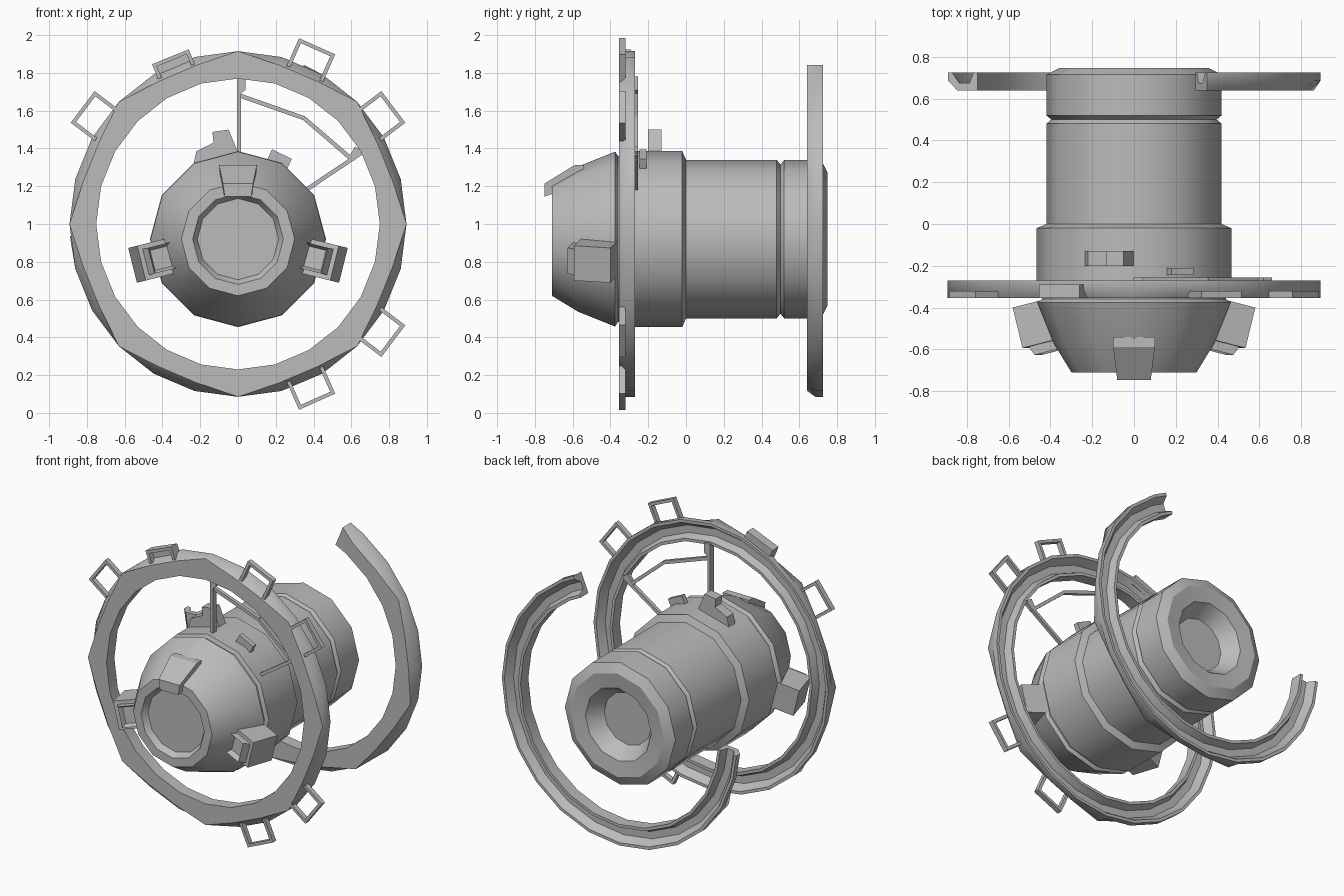
import bpy, bmesh, math
from mathutils import Vector, Matrix

cube = bpy.data.objects.get("Cube")
if cube:
    bpy.data.objects.remove(cube, do_unlink=True)

grey = bpy.data.materials.new("hull grey")
grey.use_nodes = True
grey.diffuse_color = (0.5, 0.5, 0.5, 1)
grey.node_tree.nodes["Principled BSDF"].inputs["Base Color"].default_value = (0.5, 0.5, 0.5, 1)

RING_Z, SQUASH = 1.0, 0.975
BODY_Z = 0.92


def finish(name, bm, smooth=None):
    bmesh.ops.recalc_face_normals(bm, faces=bm.faces)
    mesh = bpy.data.meshes.new(name)
    bm.to_mesh(mesh)
    bm.free()
    mesh.materials.append(grey)
    obj = bpy.data.objects.new(name, mesh)
    bpy.context.collection.objects.link(obj)
    if smooth:
        bpy.ops.object.select_all(action='DESELECT')
        obj.select_set(True)
        bpy.context.view_layer.objects.active = obj
        bpy.ops.object.shade_smooth_by_angle(angle=math.radians(smooth))
    return obj


def loft(bm, loops, closed=False):
    """Skin a list of equal loops, capping both ends unless closed."""
    rows = [[bm.verts.new(p) for p in loop] for loop in loops]
    n = len(rows[0])
    pairs = list(zip(rows, rows[1:])) + ([(rows[-1], rows[0])] if closed else [])
    for a, b in pairs:
        for i in range(n):
            j = (i + 1) % n
            bm.faces.new((a[i], a[j], b[j], b[i]))
    if not closed:
        bm.faces.new(rows[0])
        bm.faces.new(rows[-1][::-1])


def prism(bm, outline, y0, y1):
    """Extrude an outline of (x, z) points along y."""
    loft(bm, [[Vector((x, y, z)) for x, z in outline] for y in (y0, y1)])


def bar(bm, a, b, width, y0, y1):
    a, b = Vector(a), Vector(b)
    side = (b - a).orthogonal().normalized() * width / 2
    prism(bm, [a + side, b + side, b - side, a - side], y0, y1)


# Lathed body, from the front window floor to the rear port floor
profile = [(-0.67, 0.215), (-0.71, 0.24), (-0.71, 0.30), (-0.57, 0.385), (-0.375, 0.463),
           (-0.36, 0.44), (-0.34, 0.44), (-0.33, 0.466), (-0.02, 0.466), (0.0, 0.42),
           (0.48, 0.42), (0.50, 0.395), (0.52, 0.42), (0.715, 0.42), (0.748, 0.355),
           (0.735, 0.25), (0.63, 0.18)]
bm = bmesh.new()
loft(bm, [[Vector((r * math.sin(k * math.pi / 6), y, BODY_Z + r * math.cos(k * math.pi / 6)))
           for k in range(12)] for y, r in profile])
finish("body", bm, 32)


# Channel rings, open to the rear, with bevelled stretches on the outer front edge
def ring(name, y, angles, closed):
    loops = []
    for i, deg in enumerate(angles):
        a = math.radians(deg)
        cut = 0.045 if i % 3 else 0.0
        section = [(0.915, y + 0.085), (0.915, y + 0.045), (0.915 - cut, y), (0.77, y),
                   (0.77, y + 0.085), (0.79, y + 0.085), (0.81, y + 0.035),
                   (0.86, y + 0.035), (0.895, y + 0.085)]
        loops.append([Vector((r * math.sin(a) * SQUASH, yy, RING_Z + r * math.cos(a)))
                      for r, yy in section])
    bm = bmesh.new()
    loft(bm, loops, closed)
    return finish(name, bm, 32)


ring("front_ring", -0.355, [15 * i for i in range(24)], True)
ring("rear_part_ring", 0.64, [23] + [15 * i for i in range(2, 18)] + [266], False)


# Handle frames around the front ring
def handle(name, deg, top=1.03, tray=False):
    bm = bmesh.new()
    y0, y1 = -0.355, -0.32
    half, low, t = 0.105, 0.87, 0.02
    prism(bm, [(-half, low), (-half, top), (half, top), (half, low), (half - t, low),
               (half - t, top - t), (t - half, top - t), (t - half, low)], y0, y1)
    if tray:
        prism(bm, [(-half, low), (-half, top), (half, top), (half, low)], y1, y1 + 0.03)
    bm.transform(Matrix.Translation((0, 0, RING_Z)) @ Matrix.Rotation(math.radians(deg), 4, 'Y'))
    finish(name, bm)


for name, deg in (("upper_handle", 24), ("upper_side_handle", 53), ("lower_side_handle", 127),
                  ("lower_handle", 156), ("right_side_handle", -53)):
    handle(name, deg)
handle("folded_handle", -22, 0.955, True)

# Hood over the window rim
bm = bmesh.new()
loft(bm, [[Vector((-w, y, lo)), Vector((w, y, lo)), Vector((w + d, y, hi)), Vector((-w - d, y, hi))]
          for y, w, d, lo, hi in ((-0.748, 0.07, 0.01, 1.145, 1.215),
                                  (-0.59, 0.09, 0.01, 1.2, 1.312),
                                  (-0.54, 0.09, 0.01, 1.2, 1.312))])
finish("rim_hood", bm)

# Side pods: tilted box with a hollow nozzle on its front face
for side, label in ((1, "left"), (-1, "right")):
    bm = bmesh.new()
    prism(bm, [(0.375, 0.095), (0.575, 0.095), (0.575, -0.095), (0.375, -0.095)], -0.60, -0.40)
    front = min(bm.faces, key=lambda f: f.calc_center_median().y)
    bm.normal_update()
    bmesh.ops.inset_region(bm, faces=[front], thickness=0.035)
    grown = bmesh.ops.extrude_discrete_faces(bm, faces=[front])["faces"]
    bmesh.ops.translate(bm, verts=grown[0].verts, vec=(-0.02, -0.045, 0))
    bmesh.ops.inset_region(bm, faces=grown, thickness=0.022)
    bmesh.ops.translate(bm, verts=grown[0].verts, vec=(0, 0.035, 0))
    pivot = Vector((0.575, -0.40, 0))
    tilt = Matrix.Translation((0.575, -0.40, 0)) @ Matrix.Rotation(math.radians(-14), 4, 'Z') \
        @ Matrix.Translation((-0.575, 0.40, 0))
    bm.transform(Matrix.Translation((0, 0, BODY_Z)) @ Matrix.Rotation(math.radians(14), 4, 'Y') @ tilt)
    bm.transform(Matrix.Diagonal((side, 1, 1, 1)))
    finish(label + "_pod", bm)

# Fittings on top of the body
bm = bmesh.new()
prism(bm, [(-0.235, 1.32), (-0.22, 1.385), (-0.13, 1.43), (-0.135, 1.487), (-0.05, 1.5),
           (0, 1.38), (0, 1.32)], -0.20, -0.13)
finish("top_fitting", bm)
bm = bmesh.new()
prism(bm, [(0.155, 1.34), (0.18, 1.395), (0.285, 1.345), (0.26, 1.29)], -0.245, -0.21)
finish("small_fitting", bm)

# Bracing between the body and the front ring
bm = bmesh.new()
Y0, Y1 = -0.28, -0.255
prism(bm, [(-0.005, 1.36), (0.015, 1.36), (0.015, 1.69), (0.04, 1.71), (0.04, 1.78),
           (-0.005, 1.78)], -0.295, -0.255)
for a, b in (((0.01, 1.68), (0.35, 1.56)), ((0.35, 1.56), (0.60, 1.345)),
             ((0.36, 1.18), (0.65, 1.375))):
    bar(bm, (a[0], a[1]), (b[0], b[1]), 0.022, Y0, Y1)
prism(bm, [(0.575, 1.335), (0.62, 1.41), (0.66, 1.385), (0.615, 1.335)], Y0, Y1)
finish("bracing", bm)
